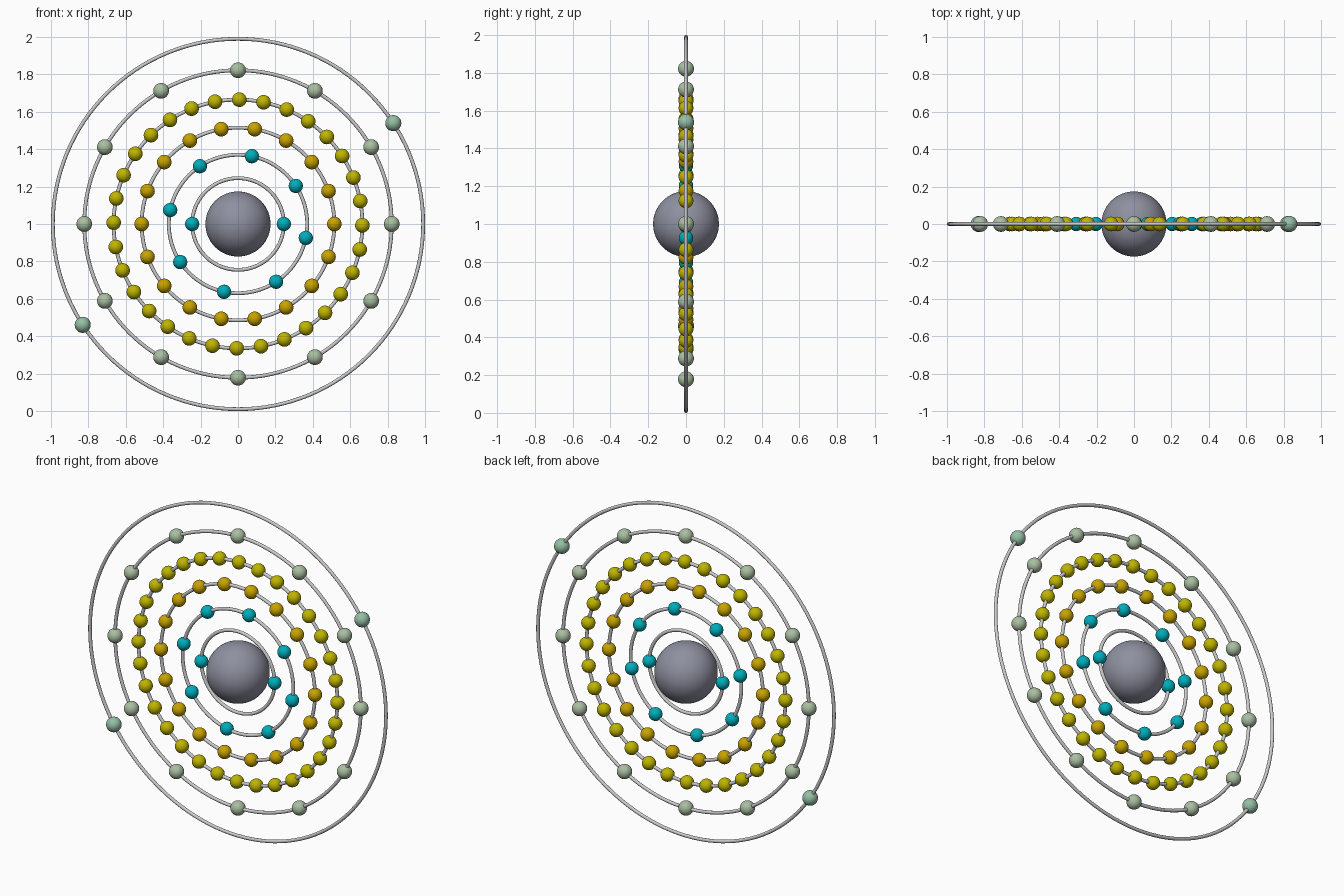
import bpy
from math import cos, sin, radians, pi

if "Cube" in bpy.data.objects:
    bpy.data.objects.remove(bpy.data.objects["Cube"])

CENTRE_Z = 1.0


def material(name, rgb):
    mat = bpy.data.materials.new(name)
    mat.diffuse_color = (*rgb, 1.0)
    mat.use_nodes = True
    mat.node_tree.nodes["Principled BSDF"].inputs["Base Color"].default_value = mat.diffuse_color
    return mat


def smooth(obj):
    obj.data.polygons.foreach_set("use_smooth", [True] * len(obj.data.polygons))


def ball(name, radius, location, mat, segments=32):
    bpy.ops.mesh.primitive_uv_sphere_add(segments=segments, ring_count=segments // 2,
                                         radius=radius, location=location)
    obj = bpy.context.object
    obj.name = name
    obj.data.materials.append(mat)
    smooth(obj)
    return obj


teal = material("teal", (0.0, 0.42, 0.5))
orange = material("orange", (0.58, 0.37, 0.0))
yellow = material("yellow", (0.52, 0.46, 0.0))
sage = material("sage", (0.4, 0.52, 0.36))
green = material("green", (0.3, 0.52, 0.38))
slate = material("slate", (0.27, 0.28, 0.35))

# Central nucleus
ball("nucleus", 0.174, (0, 0, CENTRE_Z), slate, 64)

# Shells: ring radius, electron count, start angle, electron radius, material
shells = [
    (0.245, 2, 0.0, 0.038, teal),
    (0.370, 8, 33.4, 0.038, teal),
    (0.515, 18, 0.0, 0.039, orange),
    (0.665, 32, -0.6, 0.039, yellow),
    (0.822, 12, 0.0, 0.042, sage),
    (0.990, 2, 33.0, 0.043, green),
]

for i, (radius, count, start, size, mat) in enumerate(shells, 1):
    # Thin orbit ring standing in the XZ plane
    bpy.ops.mesh.primitive_torus_add(major_radius=radius, minor_radius=0.01,
                                     major_segments=128, minor_segments=12,
                                     location=(0, 0, CENTRE_Z), rotation=(pi / 2, 0, 0))
    ring = bpy.context.object
    ring.name = f"orbit_ring_{i}"
    smooth(ring)
    # Evenly spaced electrons threaded on the ring
    for k in range(count):
        a = radians(start) + 2 * pi * k / count
        ball(f"electron_{i}_{k + 1}", size,
             (radius * cos(a), 0, CENTRE_Z + radius * sin(a)), mat)
